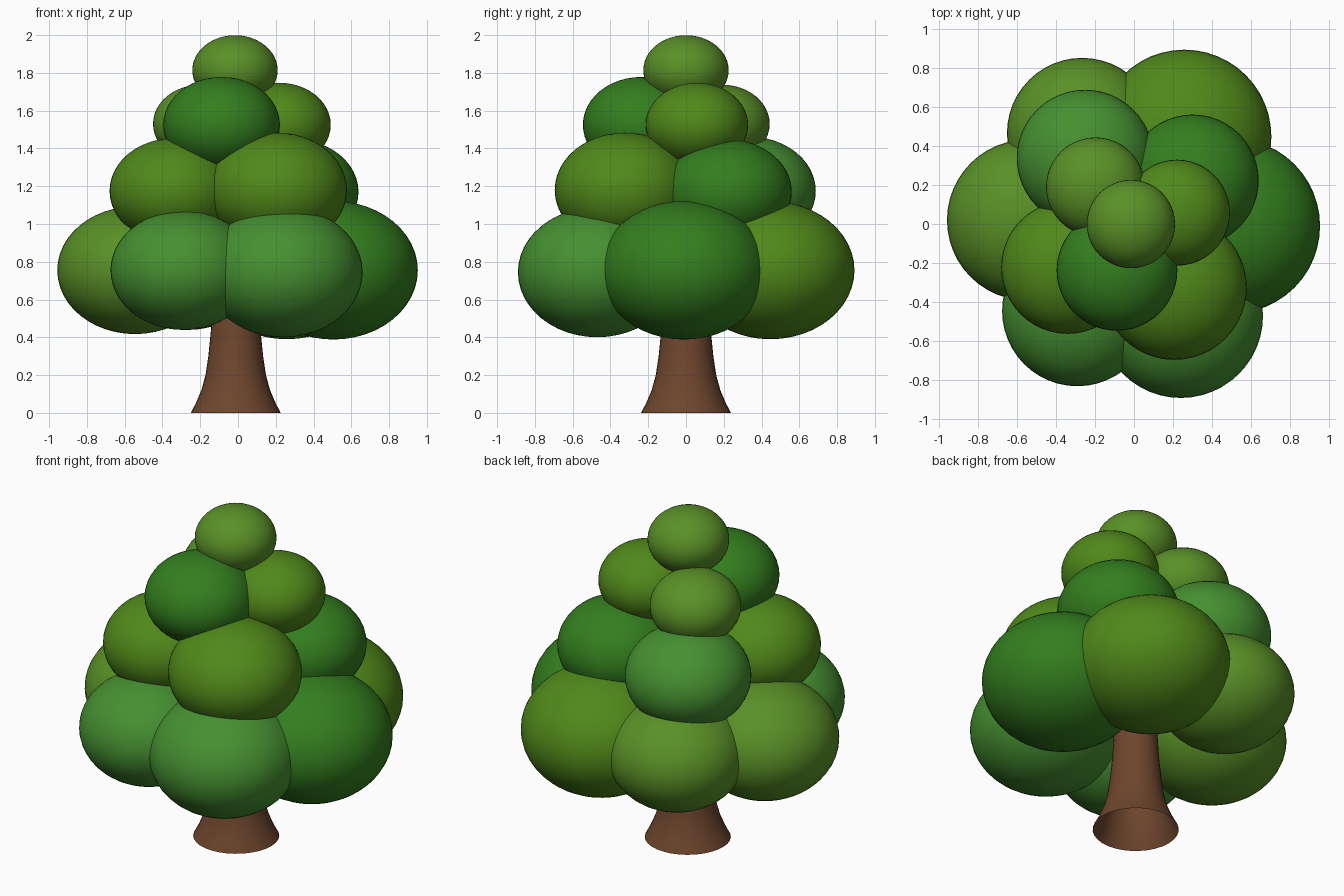
import bpy, bmesh, math

if "Cube" in bpy.data.objects:
    bpy.data.objects.remove(bpy.data.objects["Cube"])


def material(name, rgb):
    m = bpy.data.materials.new(name)
    m.diffuse_color = (*rgb, 1)
    m.use_nodes = True
    m.node_tree.nodes["Principled BSDF"].inputs["Base Color"].default_value = m.diffuse_color
    return m


DARK = material("dark_green", (0.033, 0.21, 0.013))
GREEN = material("mid_green", (0.06, 0.28, 0.03))
OLIVE = material("olive_green", (0.08, 0.25, 0.01))
LIGHT = material("light_olive", (0.10, 0.28, 0.02))
BARK = material("bark", (0.156, 0.061, 0.026))


def add_object(name, bm, mat):
    for f in bm.faces:
        f.smooth = True
    me = bpy.data.meshes.new(name)
    bm.to_mesh(me)
    bm.free()
    me.materials.append(mat)
    ob = bpy.data.objects.new(name, me)
    bpy.context.collection.objects.link(ob)
    return ob


def leaf_clump(name, x, y, z, r, mat):
    bm = bmesh.new()
    bmesh.ops.create_uvsphere(bm, u_segments=48, v_segments=24, radius=r)
    ob = add_object(name, bm, mat)
    ob.location = (x, y, z)
    ob.scale = (1, 1, 0.82)   # slightly squashed


# Foliage tiers: x, y, z, radius, colour
tiers = {
    "lower_leaves": [
        (0.505, -0.01, 0.755, 0.447, DARK),
        (-0.545, 0.02, 0.755, 0.412, LIGHT),
        (-0.29, -0.445, 0.755, 0.385, GREEN),
        (0.24, -0.47, 0.745, 0.42, GREEN),
        (0.258, 0.447, 0.755, 0.445, OLIVE),
        (-0.265, 0.465, 0.755, 0.385, LIGHT),
    ],
    "middle_leaves": [
        (-0.34, -0.222, 1.175, 0.34, OLIVE),
        (0.207, -0.325, 1.18, 0.37, OLIVE),
        (0.30, 0.222, 1.17, 0.338, DARK),
        (-0.25, 0.337, 1.175, 0.35, GREEN),
    ],
    "upper_leaves": [
        (-0.087, -0.237, 1.525, 0.309, DARK),
        (0.22, 0.058, 1.525, 0.271, OLIVE),
        (-0.197, 0.19, 1.53, 0.253, LIGHT),
    ],
    "crown_leaves": [(-0.016, 0.0, 1.814, 0.226, LIGHT)],
}
for tier, clumps in tiers.items():
    for i, clump in enumerate(clumps, 1):
        leaf_clump(f"{tier}_{i}", *clump)

# Trunk: flared open tube, rings of (z, radius)
profile = [(0, 0.238), (0.05, 0.212), (0.12, 0.182), (0.2, 0.16),
           (0.3, 0.145), (0.45, 0.13), (0.7, 0.115), (1.0, 0.10)]
SIDES = 32
bm = bmesh.new()
rings = [[bm.verts.new((-0.012 + r * math.cos(2 * math.pi * k / SIDES),
                        r * math.sin(2 * math.pi * k / SIDES), z))
          for k in range(SIDES)] for z, r in profile]
for a, b in zip(rings, rings[1:]):
    for k in range(SIDES):
        j = (k + 1) % SIDES
        bm.faces.new((a[k], a[j], b[j], b[k]))
add_object("trunk", bm, BARK)
